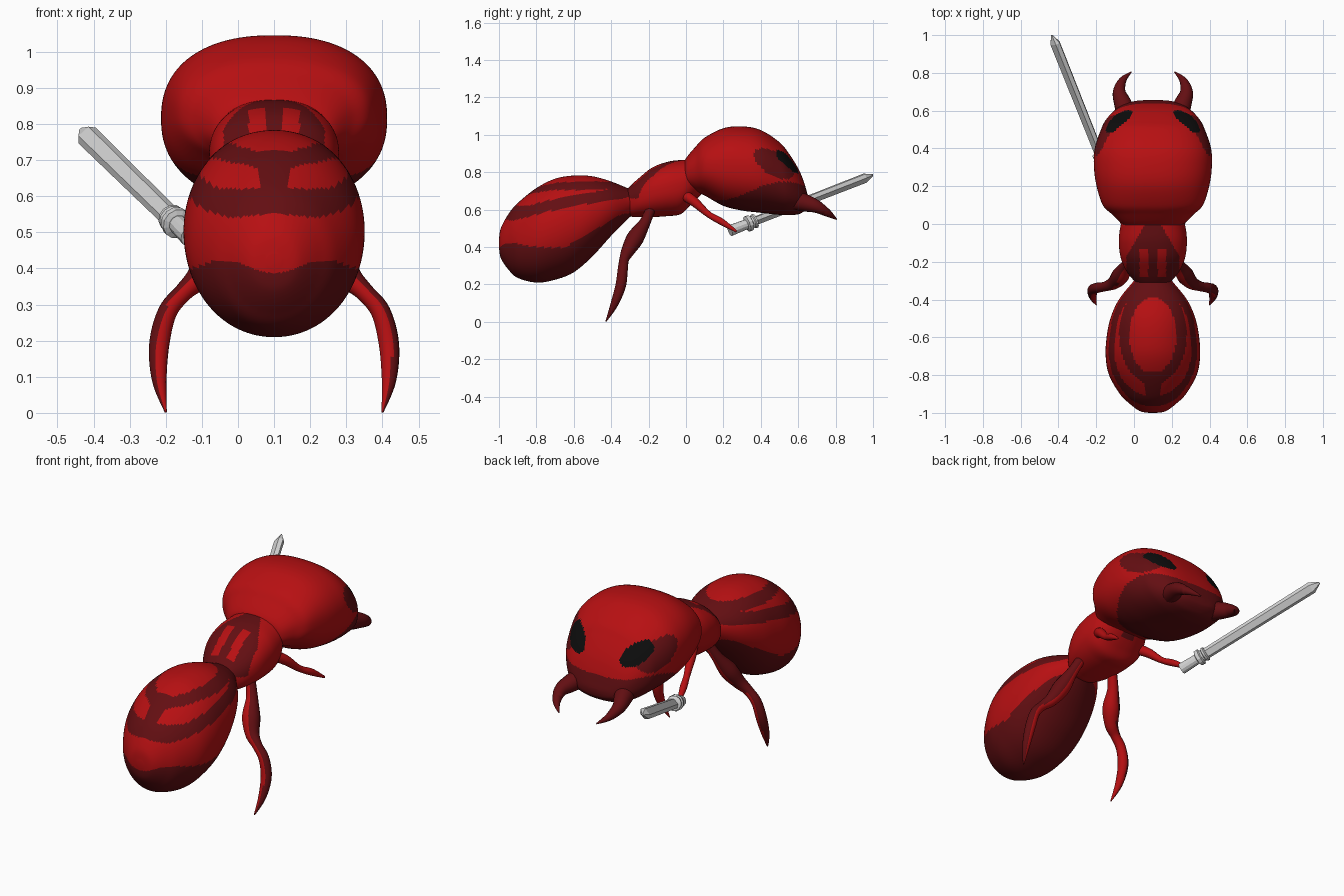
import bpy, bmesh, math
from mathutils import Vector

if "Cube" in bpy.data.objects:
    bpy.data.objects.remove(bpy.data.objects["Cube"])

CX = 0.1  # symmetry plane of the body


def material(name, rgb):
    m = bpy.data.materials.new(name)
    m.diffuse_color = (*rgb, 1)
    m.use_nodes = True
    m.node_tree.nodes["Principled BSDF"].inputs["Base Color"].default_value = m.diffuse_color
    return m


RED = material("bright red", (0.47, 0.005, 0.006))
DARK = material("dark red", (0.125, 0.0045, 0.006))
BLACK = material("eye black", (0.004, 0.004, 0.004))
GREY = material("sword grey", (0.65, 0.65, 0.65))


def spline(keys, steps):
    """Catmull-Rom through a list of equal-length tuples."""
    out = []
    n = len(keys) - 1
    for i in range(n):
        p = [Vector(keys[min(max(i + k, 0), n)]) for k in (-1, 0, 1, 2)]
        for s in range(steps):
            t = s / steps
            out.append(0.5 * (2 * p[1] + (p[2] - p[0]) * t
                              + (2 * p[0] - 5 * p[1] + 4 * p[2] - p[3]) * t * t
                              + (3 * p[1] - p[0] - 3 * p[2] + p[3]) * t ** 3))
    out.append(Vector(keys[-1]))
    return out


def skin(name, rings, mats, rule=None, smooth=True):
    """Join rings of points into a closed surface; rule picks the material of a face."""
    bm = bmesh.new()
    loops = [[bm.verts.new(p) for p in r] for r in rings]
    n = len(loops[0])
    for a, b in zip(loops, loops[1:]):
        for j in range(n):
            k = (j + 1) % n
            bm.faces.new((a[j], a[k], b[k], b[j]))
    bm.faces.new(loops[0])
    bm.faces.new(loops[-1])
    bmesh.ops.recalc_face_normals(bm, faces=bm.faces)
    for f in bm.faces:
        f.smooth = smooth
        if rule:
            f.material_index = rule(f.calc_center_median(), f.normal)
    me = bpy.data.meshes.new(name)
    bm.to_mesh(me)
    bm.free()
    for m in mats:
        me.materials.append(m)
    ob = bpy.data.objects.new(name, me)
    bpy.context.collection.objects.link(ob)
    return ob


def body(name, keys, power, rule, steps=10, n=120):
    """Loft along y; keys are (y, top, bottom, half width)."""
    rings = []
    for y, top, bot, w in spline(keys, steps):
        mid, h = (top + bot) / 2, (top - bot) / 2
        ring = []
        for j in range(n):
            a = 2 * math.pi * j / n
            c, s = math.cos(a), math.sin(a)
            ring.append((CX + w * math.copysign(abs(c) ** (2 / power), c), y,
                         mid + h * math.copysign(abs(s) ** (2 / power), s)))
        rings.append(ring)
    return skin(name, rings, [RED, DARK, BLACK], rule)


def limb(name, keys, side, mats, rule=None, n=16):
    """Tapering tube; keys are (distance from centre plane, y, z, radius)."""
    pts = spline(keys, 7)
    pos = [Vector((CX + side * p[0], p[1], p[2])) for p in pts]
    rings = []
    for i, c in enumerate(pos):
        d = (pos[min(i + 1, len(pos) - 1)] - pos[max(i - 1, 0)]).normalized()
        u = d.cross(Vector((0.3, 1, 0.2))).normalized()
        if abs(d.y) > 0.8:
            u = d.cross(Vector((0, 0, 1))).normalized()
        v = d.cross(u)
        r = max(pts[i][3], 0.002)
        rings.append([c + r * (math.cos(2 * math.pi * j / n) * u
                               + math.sin(2 * math.pi * j / n) * v) for j in range(n)])
    return skin(name, rings, mats, rule)


# Abdomen: two dark rings, a joining bar and a dark belly
def abdomen_rule(p, nrm):
    dx, y, z = abs(p.x - CX), p.y, p.z
    wave = 0.018 * math.cos(dx * 22)
    if z < 0.405 - wave + 0.5 * max(0, y + 0.65):
        return 1
    low = 0.535 + 0.2 * (y + 1) + wave * 0.5
    if low < z < low + 0.065:
        return 1
    if z > low:
        inner = (dx / 0.125) ** 2 + ((y + 0.59) / 0.2) ** 2
        outer = (dx / 0.178) ** 2 + ((y + 0.585) / 0.265) ** 2
        if inner > 1 > outer or (dx < 0.04 and y < -0.78):
            return 1
    return 0


body("abdomen", [(-1, .44, .40, .02), (-.99, .50, .34, .07), (-.95, .575, .28, .125),
                 (-.9, .635, .235, .175), (-.8, .715, .21, .232), (-.7, .765, .225, .25),
                 (-.6, .782, .265, .245), (-.5, .778, .35, .225), (-.4, .75, .46, .18),
                 (-.3, .71, .56, .10), (-.24, .69, .60, .05)], 2.05, abdomen_rule)


# Thorax: dark saddle with two bright slots
def thorax_rule(p, nrm):
    dx, y, z = abs(p.x - CX), p.y, p.z
    if z > 0.66 and dx < 0.04 + 0.1 * min(1, max(0, -y) / 0.17):
        slot = 0.025 < dx < 0.07 and -0.28 < y < -0.13
        return 0 if slot else 1
    return 0


body("thorax", [(-.34, .68, .60, .06), (-.3, .725, .565, .10), (-.25, .77, .56, .14),
                (-.18, .825, .56, .17), (-.1, .855, .565, .18), (-.03, .865, .575, .175),
                (.02, .865, .62, .16), (.08, .85, .68, .12)], 2.3, thorax_rule)

# Head: black eyes, dark patches behind them, dark underside
EYE = Vector((0.19, 0.562, 0.86))
LONG = Vector((-0.14, 0.12, -0.12)).normalized()
OUT = Vector((0.6, 0.65, 0.45))
OUT = (OUT - OUT.dot(LONG) * LONG).normalized()
SHORT = LONG.cross(OUT)


def head_rule(p, nrm):
    q = Vector((abs(p.x - CX), p.y, p.z))
    d = q - EYE
    if abs(d.dot(OUT)) < 0.15 and (d.dot(LONG) / 0.098) ** 2 + (d.dot(SHORT) / 0.052) ** 2 < 1:
        return 2
    a, b = q.y - 0.47, q.z - 0.845
    u, v = 0.83 * a - 0.55 * b, 0.55 * a + 0.83 * b
    if q.x > 0.12 and (u / 0.12) ** 2 + (v / 0.06) ** 2 < 1:
        return 1
    return 1 if q.z < 0.70 - 0.05 * math.sin(q.y * 9) else 0


body("head", [(-.012, .84, .74, .10), (0, .875, .71, .16), (.05, .935, .69, .215),
              (.1, .985, .675, .265), (.2, 1.035, .62, .298), (.3, 1.045, .595, .312),
              (.4, 1.025, .583, .308), (.5, .96, .572, .275), (.55, .90, .57, .25),
              (.6, .82, .575, .205), (.63, .75, .59, .16), (.65, .68, .61, .10),
              (.656, .655, .63, .04)], 2.3, head_rule)

# Mandibles, arms and legs on both sides; legs are dark outside, bright inside
for side, label in ((-1, "left"), (1, "right")):
    limb(label + "_mandible", [(.13, .56, .655, .055), (.16, .64, .635, .046),
                               (.178, .70, .615, .034), (.16, .76, .58, .02),
                               (.115, .805, .548, .003)], side, [DARK])
    limb(label + "_arm", [(.12, -.03, .69, .03), (.16, .04, .645, .026),
                          (.19, .12, .575, .017), (.215, .19, .535, .018),
                          (.24, .27, .483, .006)], side, [RED])
    limb(label + "_leg", [(.11, -.19, .60, .026), (.14, -.22, .53, .03),
                          (.17, -.27, .45, .046), (.205, -.31, .38, .036),
                          (.25, -.33, .335, .026), (.295, -.338, .28, .027),
                          (.318, -.35, .19, .028), (.318, -.385, .09, .02),
                          (.30, -.428, .002, .003)], side, [RED, DARK],
         lambda p, nrm, s=side: 1 if nrm.x * s > 0.25 else 0)

# Sword: flat-faced blade, ringed guard and grip along one axis
A, B = Vector((-0.13, 0.235, 0.487)), Vector((-0.435, 1.0, 0.785))
AX = (B - A).normalized()
LEN = (B - A).length
U = AX.cross(Vector((0.75, 0, 0.65))).normalized()
V = AX.cross(U)


def sword_part(name, profile, n=12):
    rings = [[A + AX * t + r * (math.cos(2 * math.pi * j / n) * U
                                + math.sin(2 * math.pi * j / n) * V) for j in range(n)]
             for t, r in profile]
    skin(name, rings, [GREY], smooth=False)


sword_part("sword_grip", [(0, .03), (.13, .026)])
sword_part("sword_guard", [(.10, .03), (.105, .043), (.125, .043), (.13, .032),
                           (.14, .032), (.145, .039), (.155, .039), (.16, .025)])
section = [(-.031, 0), (-.018, .017), (.018, .017), (.031, 0), (.018, -.017), (-.018, -.017)]
blade = [[A + AX * t + k * (u * V + v * U) for u, v in section]
         for t, k in ((.14, .95), (LEN - .05, 1.05), (LEN - .001, .2))]
skin("sword_blade", blade, [GREY], smooth=False)
